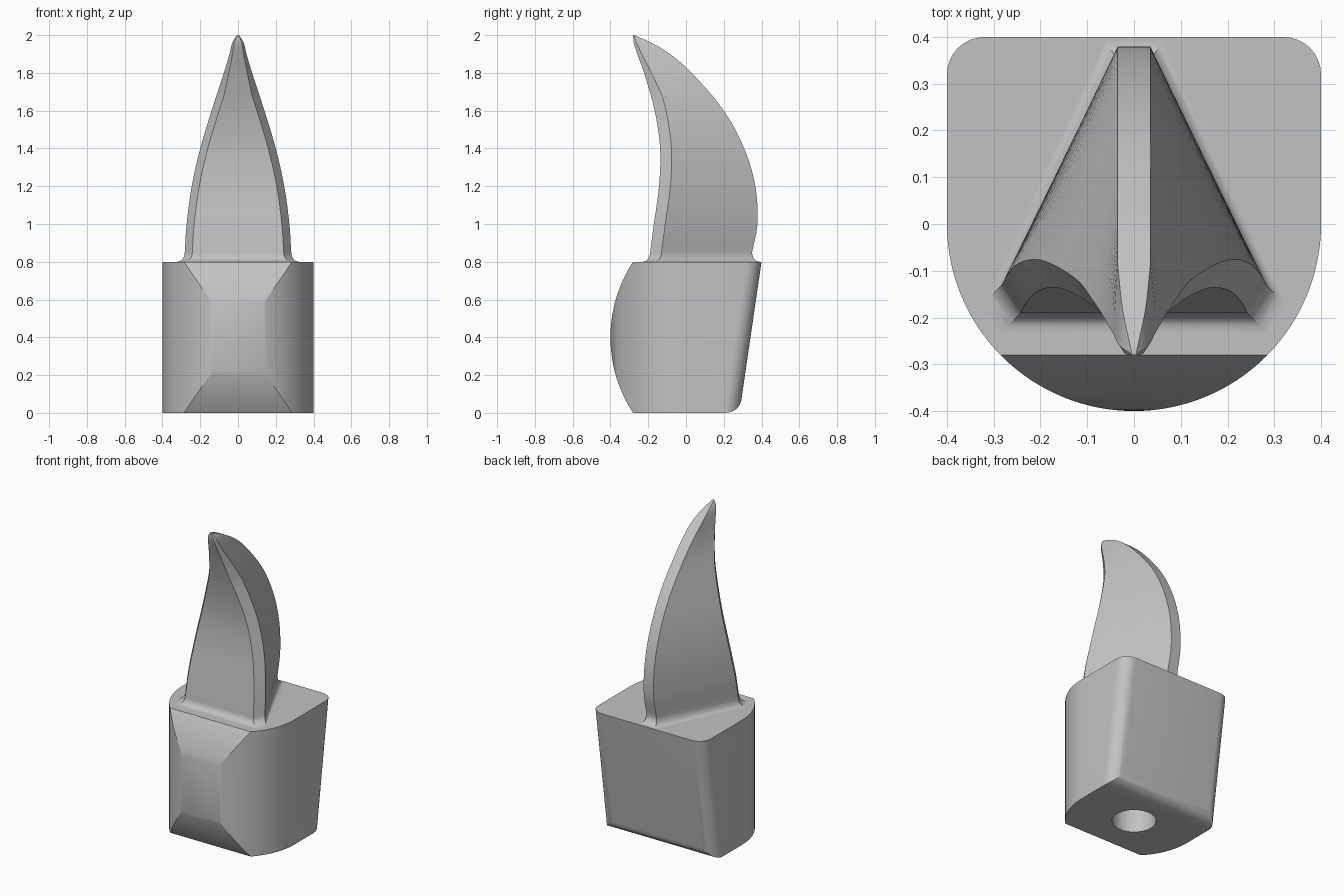
import bpy, bmesh
from math import sin, cos, pi, sqrt, radians

cube = bpy.data.objects.get("Cube")
if cube:
    bpy.data.objects.remove(cube, do_unlink=True)

grey = bpy.data.materials.new("plain grey")
grey.use_nodes = True
colour = (0.54, 0.54, 0.54, 1)
grey.diffuse_color = colour
grey.node_tree.nodes["Principled BSDF"].inputs["Base Color"].default_value = colour


def loft(name, rings):
    """Skin a list of matching closed rings and cap both ends."""
    bm = bmesh.new()
    loops = [[bm.verts.new(p) for p in ring] for ring in rings]
    for a, b in zip(loops, loops[1:]):
        n = len(a)
        for i in range(n):
            j = (i + 1) % n
            bm.faces.new((a[i], a[j], b[j], b[i]))
    bm.faces.new(loops[0][::-1])
    bm.faces.new(loops[-1])
    bmesh.ops.recalc_face_normals(bm, faces=bm.faces)
    mesh = bpy.data.meshes.new(name)
    bm.to_mesh(mesh)
    bm.free()
    obj = bpy.data.objects.new(name, mesh)
    bpy.context.collection.objects.link(obj)
    mesh.materials.append(grey)
    return obj


def select(obj):
    bpy.ops.object.select_all(action='DESELECT')
    obj.select_set(True)
    bpy.context.view_layer.objects.active = obj


def boolean(obj, cutter, operation):
    mod = obj.modifiers.new("cut", 'BOOLEAN')
    mod.operation = operation
    mod.solver = 'EXACT'
    mod.object = cutter
    cutter.hide_render = True
    select(obj)
    bpy.ops.object.modifier_apply(modifier=mod.name)
    bpy.data.objects.remove(cutter, do_unlink=True)


def smooth(obj, angle):
    select(obj)
    bpy.ops.object.shade_smooth_by_angle(angle=radians(angle))


# Block: round-fronted column with a leaning back
HALF, HEIGHT, CORNER = 0.4, 0.8, 0.08


def block_ring(z):
    back = 0.283 + 0.146 * z
    ring = [(HALF * cos(pi + pi * i / 64), HALF * sin(pi + pi * i / 64), z) for i in range(65)]
    for side, start in ((1, 0), (-1, pi / 2)):
        for i in range(9):
            a = start + pi / 2 * i / 8
            ring.append((side * (HALF - CORNER) + CORNER * cos(a),
                         back - CORNER + CORNER * sin(a), z))
    return ring


block = loft("block", [block_ring(-0.1), block_ring(0.9)])

# Side profile: bulging front and rounded lower back edge
chord, bulge = HEIGHT / 2, 0.12
radius = (chord ** 2 + bulge ** 2) / (2 * bulge)
profile = []
for i in range(41):
    z = HEIGHT * (1 - i / 40)
    profile.append((-HALF + radius - sqrt(radius ** 2 - (z - chord) ** 2), z))
for i in range(9):
    t = i / 8
    a, b, c = (1 - t) ** 2, 2 * t * (1 - t), t * t
    profile.append((a * 0.2 + b * 0.283 + c * 0.296, c * 0.08))
profile += [(0.6, 0.09), (0.6, HEIGHT)]
side_cutter = loft("side_cutter", [[(x, y, z) for y, z in profile] for x in (-0.6, 0.6)])
boolean(block, side_cutter, 'INTERSECT')

# Socket in the underside
hole = [[(0.128 * cos(i * pi / 24), 0.128 * sin(i * pi / 24), z) for i in range(48)]
        for z in (-0.1, 0.5)]
boolean(block, loft("hole_cutter", hole), 'DIFFERENCE')
smooth(block, 25)

# Blade: height, front depth, back depth, half width
stations = [
    (0.85, -0.19, 0.35, 0.282),
    (1.0, -0.17, 0.378, 0.272),
    (1.2, -0.143, 0.367, 0.245),
    (1.4, -0.137, 0.308, 0.2),
    (1.6, -0.166, 0.2, 0.14),
    (1.8, -0.222, 0.03, 0.075),
    (1.9, -0.258, -0.085, 0.045),
    (1.96, -0.277, -0.185, 0.03),
    (2.0, -0.28, -0.275, 0.006),
]


def spline(points, steps):
    """Smooth curve through uneven stations (Hermite with slopes over height)."""
    def slope(i, k):
        lo, hi = max(i - 1, 0), min(i + 1, len(points) - 1)
        return (points[hi][k] - points[lo][k]) / (points[hi][0] - points[lo][0])
    out = []
    for i in range(len(points) - 1):
        p, q = points[i], points[i + 1]
        h = q[0] - p[0]
        for s in range(steps):
            t = s / steps
            h00, h10 = 2 * t ** 3 - 3 * t * t + 1, t ** 3 - 2 * t * t + t
            h01, h11 = 3 * t * t - 2 * t ** 3, t ** 3 - t * t
            out.append([p[0] + h * t] + [
                h00 * p[k] + h10 * h * slope(i, k) + h01 * q[k] + h11 * h * slope(i + 1, k)
                for k in (1, 2, 3)])
    return out + [list(points[-1])]


def blade_ring(z, front, back, width, flare=0.0):
    ridge = min(0.035, 0.8 * width) + flare * 0.6
    cut = min(0.04, width * 0.35)
    depth = min(1.5 * cut, 0.5 * (back - front))
    front, back, width = front - flare, back + flare, width + flare
    half = [(width - cut, front), (width, front + depth), (ridge, back)]
    return [(x, y, z) for x, y in half] + [(-x, y, z) for x, y in reversed(half)]


# Flared foot of the blade, sunk slightly into the block
z0, f0, b0, w0 = stations[0]
rings = [blade_ring(HEIGHT - 0.01, f0, b0, w0, 0.04)]
for i in range(8, 0, -1):
    a = pi / 2 * i / 8
    rings.append(blade_ring(z0 - 0.05 * sin(a), f0, b0, w0, 0.04 * (1 - cos(a))))
rings += [blade_ring(*s) for s in spline(stations, 6)]
blade = loft("blade", rings)
smooth(blade, 25)
